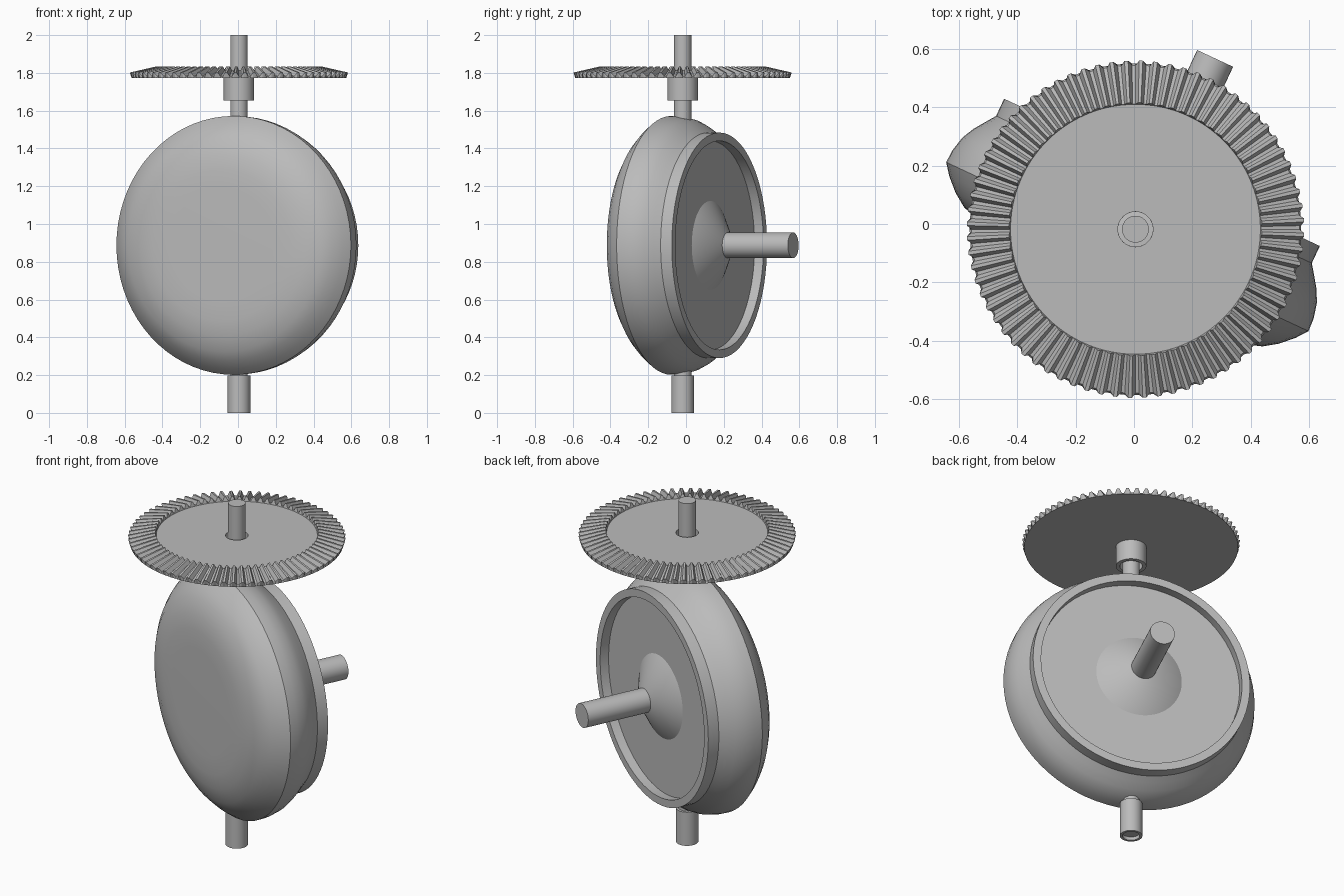
import bpy, bmesh, math

cube = bpy.data.objects.get("Cube")
if cube:
    bpy.data.objects.remove(cube, do_unlink=True)

grey = bpy.data.materials.new("plain grey")
grey.use_nodes = True
colour = (0.5, 0.5, 0.5, 1)
grey.diffuse_color = colour
grey.node_tree.nodes["Principled BSDF"].inputs["Base Color"].default_value = colour

AXIS_X, AXIS_Y = 0.005, -0.018
TEETH = 72


def lathe(name, profile, z=0.0, rotation=(0, 0, 0), segments=64, closed=False, smooth=35):
    """Spin (radius, height[, tooth radius gain, tooth height gain]) points about local z."""
    bm = bmesh.new()
    rings = []
    for point in profile:
        r, h, dr, dz = (tuple(point) + (0, 0))[:4]
        if r == 0:
            rings.append([bm.verts.new((0, 0, h))] * segments)
            continue
        ring = []
        for i in range(segments):
            a = 2 * math.pi * i / segments
            tip = i % 4 >= 2
            rr = r + dr * tip
            ring.append(bm.verts.new((rr * math.cos(a), rr * math.sin(a), h + dz * tip)))
        rings.append(ring)
    pairs = list(zip(rings, rings[1:]))
    if closed:
        pairs.append((rings[-1], rings[0]))
    for low, high in pairs:
        for i in range(segments):
            j = (i + 1) % segments
            corners = dict.fromkeys((low[i], low[j], high[j], high[i]))
            bm.faces.new(list(corners))
    bmesh.ops.recalc_face_normals(bm, faces=bm.faces)
    mesh = bpy.data.meshes.new(name)
    bm.to_mesh(mesh)
    bm.free()
    mesh.materials.append(grey)
    ob = bpy.data.objects.new(name, mesh)
    bpy.context.collection.objects.link(ob)
    ob.location = (AXIS_X, AXIS_Y, z)
    ob.rotation_euler = rotation
    if smooth:
        bpy.ops.object.select_all(action="DESELECT")
        ob.select_set(True)
        bpy.context.view_layer.objects.active = ob
        bpy.ops.object.shade_smooth_by_angle(angle=math.radians(smooth))
    return ob


# Vertical rod, with its lower sleeve
lathe("vertical_rod", [(0, 0.02), (0.046, 0.02), (0.046, 2.0), (0, 2.0)], segments=32)
lathe("lower_sleeve", [(0.046, 0), (0.06, 0), (0.06, 0.197), (0.046, 0.197)],
      segments=32, closed=True)

# Loose collar under the gear
lathe("gear_collar", [(0.06, 1.655), (0.081, 1.655), (0.081, 1.775), (0.06, 1.775)],
      segments=32, closed=True)

# Bevel gear: toothed cone around a sunken plate with a clearance hole
lathe("bevel_gear", [
    (0.06, 1.772), (0.568, 1.772), (0.562, 1.782, 0.016, 0.02),
    (0.43, 1.814, 0.004, 0.021), (0.428, 1.81), (0.06, 1.81)],
    segments=TEETH * 4, closed=True, smooth=0)

# Rounded housing, turned about the vertical axis, with a recessed back
turn = (math.radians(-90), 0, math.radians(-25))
HUB_Z = 0.887
lathe("round_housing", [
    (0, -0.22), (0.3, -0.22), (0.4, -0.218), (0.48, -0.207), (0.564, -0.18),
    (0.612, -0.147), (0.655, -0.105), (0.685, -0.066), (0.683, -0.02),
    (0.67, 0.035), (0.648, 0.078), (0.62, 0.118), (0.597, 0.15),
    (0.597, 0.215), (0.553, 0.215), (0.553, 0.163), (0, 0.163)],
    z=HUB_Z, rotation=turn, segments=72, smooth=30)

# Cone and horizontal shaft at the back
lathe("hub_cone", [(0, 0.16), (0.235, 0.163), (0.068, 0.263), (0, 0.263)],
      z=HUB_Z, rotation=turn)
lathe("horizontal_shaft", [(0, 0.2), (0.068, 0.2), (0.068, 0.646), (0, 0.646)],
      z=HUB_Z, rotation=turn, segments=32)
